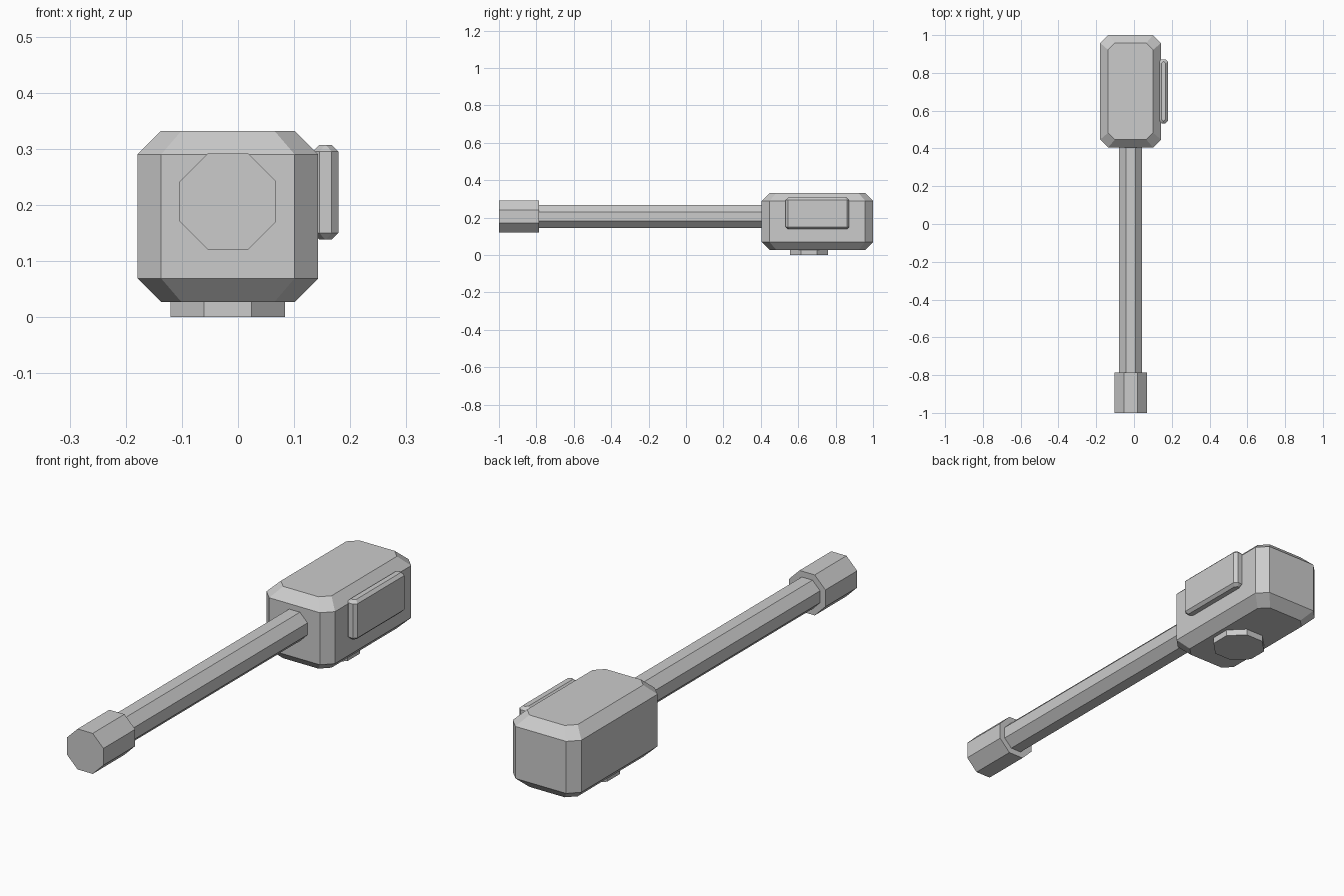
import bpy, bmesh, math
from mathutils import Matrix

if "Cube" in bpy.data.objects:
    bpy.data.objects.remove(bpy.data.objects["Cube"])

CX = -0.018      # centre line of head and handle
CZ = 0.206       # height of the handle axis


def finish(name, bm):
    bmesh.ops.recalc_face_normals(bm, faces=bm.faces)
    mesh = bpy.data.meshes.new(name)
    bm.to_mesh(mesh)
    bm.free()
    obj = bpy.data.objects.new(name, mesh)
    bpy.context.collection.objects.link(obj)
    return obj


def cut_rect(hx, hy, c):
    """Rectangle outline with its four corners cut off by c."""
    return [(hx, hy - c), (hx - c, hy), (c - hx, hy), (-hx, hy - c),
            (-hx, c - hy), (c - hx, -hy), (hx - c, -hy), (hx, c - hy)]


def chamfered_block(name, lo, hi, c):
    """Box with cut vertical corners and sloped top and bottom rims."""
    mx, my = (lo[0] + hi[0]) / 2, (lo[1] + hi[1]) / 2
    hx, hy = (hi[0] - lo[0]) / 2, (hi[1] - lo[1]) / 2
    bm = bmesh.new()
    rings = []
    for z, inset in ((lo[2], c), (lo[2] + c, 0), (hi[2] - c, 0), (hi[2], c)):
        corner = c * 0.86 if inset else c
        rings.append([bm.verts.new((mx + x, my + y, z))
                      for x, y in cut_rect(hx - inset, hy - inset, corner)])
    for a, b in zip(rings, rings[1:]):
        for i in range(8):
            j = (i + 1) % 8
            bm.faces.new((a[i], a[j], b[j], b[i]))
    bm.faces.new(rings[0])
    bm.faces.new(rings[-1])
    return finish(name, bm)


def octagon_bar(name, apothem, start, end, other, axis):
    """Eight-sided prism along Y or Z; other is its remaining centre coordinate."""
    bm = bmesh.new()
    r = apothem / math.cos(math.pi / 8)
    mid = (start + end) / 2
    if axis == 'Y':
        place = Matrix.Translation((CX, mid, other)) @ Matrix.Rotation(math.pi / 2, 4, 'X')
    else:
        place = Matrix.Translation((CX, other, mid))
    bmesh.ops.create_cone(bm, cap_ends=True, segments=8, radius1=r, radius2=r,
                          depth=end - start,
                          matrix=place @ Matrix.Rotation(math.pi / 8, 4, 'Z'))
    return finish(name, bm)


# Head and the raised plate on its right cheek
chamfered_block("hammer_head", (-0.179, 0.405, 0.027), (0.143, 1.0, 0.332), 0.042)
chamfered_block("side_plate", (0.133, 0.533, 0.138), (0.179, 0.872, 0.307), 0.012)

# Striking stud under the head
octagon_bar("bottom_stud", 0.102, 0.0, 0.04, 0.658, 'Z')

# Shaft and end grip
octagon_bar("handle", 0.061, -0.80, 0.42, CZ, 'Y')
octagon_bar("pommel", 0.086, -1.0, -0.787, CZ, 'Y')
